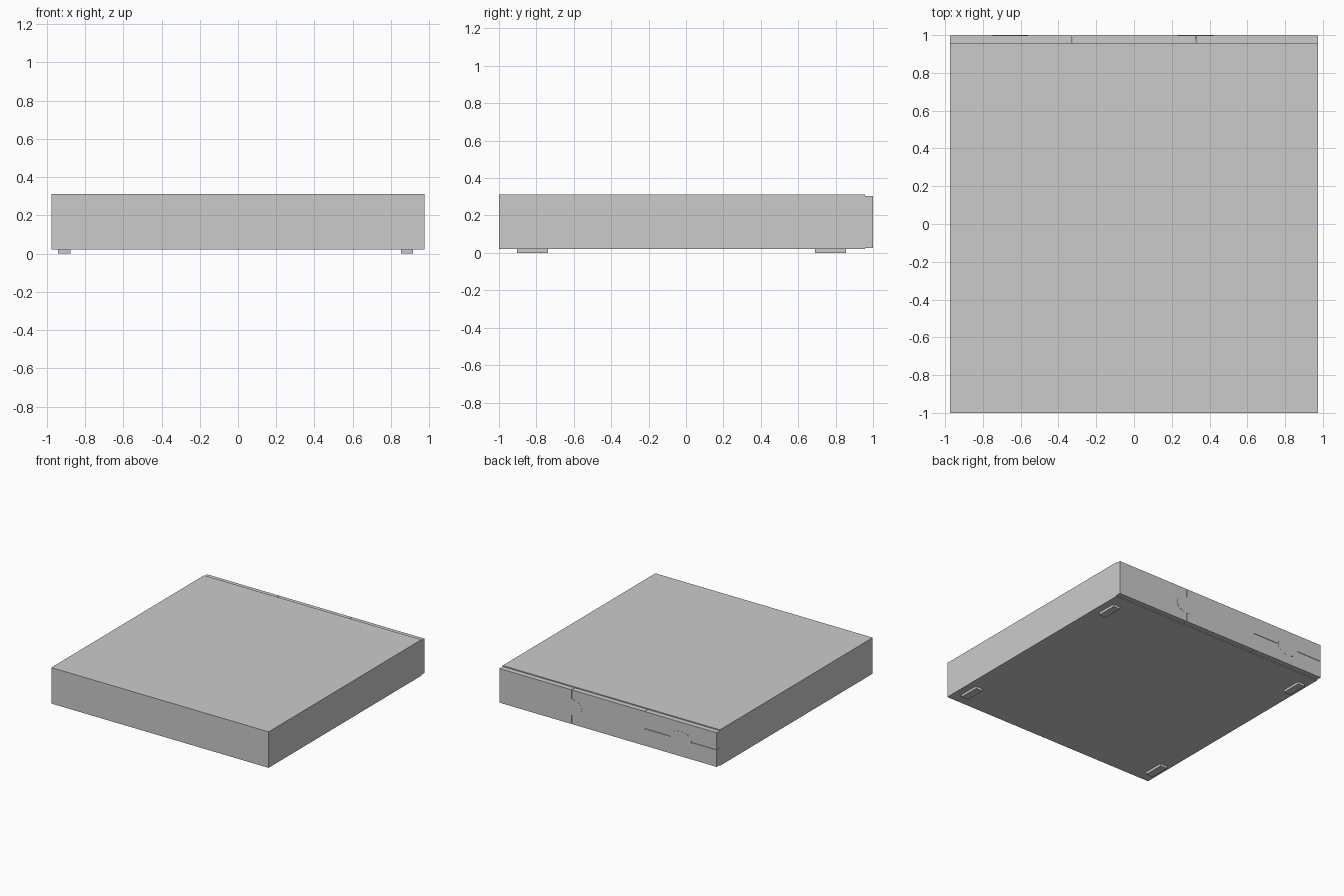
import bpy, bmesh
from mathutils import Matrix, Vector

if "Cube" in bpy.data.objects:
    bpy.data.objects.remove(bpy.data.objects["Cube"])


def make_object(name, bm):
    mesh = bpy.data.meshes.new(name)
    bm.to_mesh(mesh)
    bm.free()
    obj = bpy.data.objects.new(name, mesh)
    bpy.context.collection.objects.link(obj)
    return obj


def box(name, x, y, z):
    """Box from (min, max) ranges on each axis."""
    bm = bmesh.new()
    size = Vector((x[1] - x[0], y[1] - y[0], z[1] - z[0]))
    centre = Vector((sum(x) / 2, sum(y) / 2, sum(z) / 2))
    bmesh.ops.create_cube(bm, size=1, matrix=Matrix.Translation(centre) @ Matrix.Diagonal(size.to_4d()))
    return make_object(name, bm)


def oval_plate(name, x, z, rx, rz, y0, y1):
    """Thin oval plate facing the back."""
    bm = bmesh.new()
    mat = (Matrix.Translation((x, (y0 + y1) / 2, z)) @ Matrix.Diagonal((rx, 1, rz, 1))
           @ Matrix.Rotation(1.5707963, 4, 'X'))
    bmesh.ops.create_cone(bm, cap_ends=True, segments=32, radius1=1, radius2=1,
                          depth=y1 - y0, matrix=mat)
    return make_object(name, bm)


W = 0.975            # half width
BACK = 0.957         # where the panels meet the body
FACE = 0.999         # outer face of the panels
Z0, ZM, Z1 = 0.027, 0.165, 0.304
S = 0.327            # panel seams
G = 0.0015           # half of a seam gap

# main slab
box("body", (-W, W), (-1, BACK), (0.02, 0.312))

# back panels separated by fine seams
box("panel_outer", (S + G, W), (BACK, FACE), (Z0, Z1))
box("panel_middle", (-S + G, S - G), (BACK, FACE), (Z0, Z1))
box("panel_upper", (-W, -S - G), (BACK, FACE), (ZM + G, Z1))
box("panel_lower", (-W, -S - G), (BACK, FACE), (Z0, ZM - G))

# nearly flush oval plates on the back
for i, x in enumerate((S, -0.655)):
    oval_plate(f"oval_plate_{i + 1}", x, ZM, 0.093, 0.066, 0.98, 1.0)

# four feet
for side, x in (("left", (-0.94, -0.877)), ("right", (0.853, 0.916))):
    for end, y in (("front", (-0.904, -0.738)), ("back", (0.69, 0.855))):
        box(f"foot_{end}_{side}", x, y, (0, 0.02))
